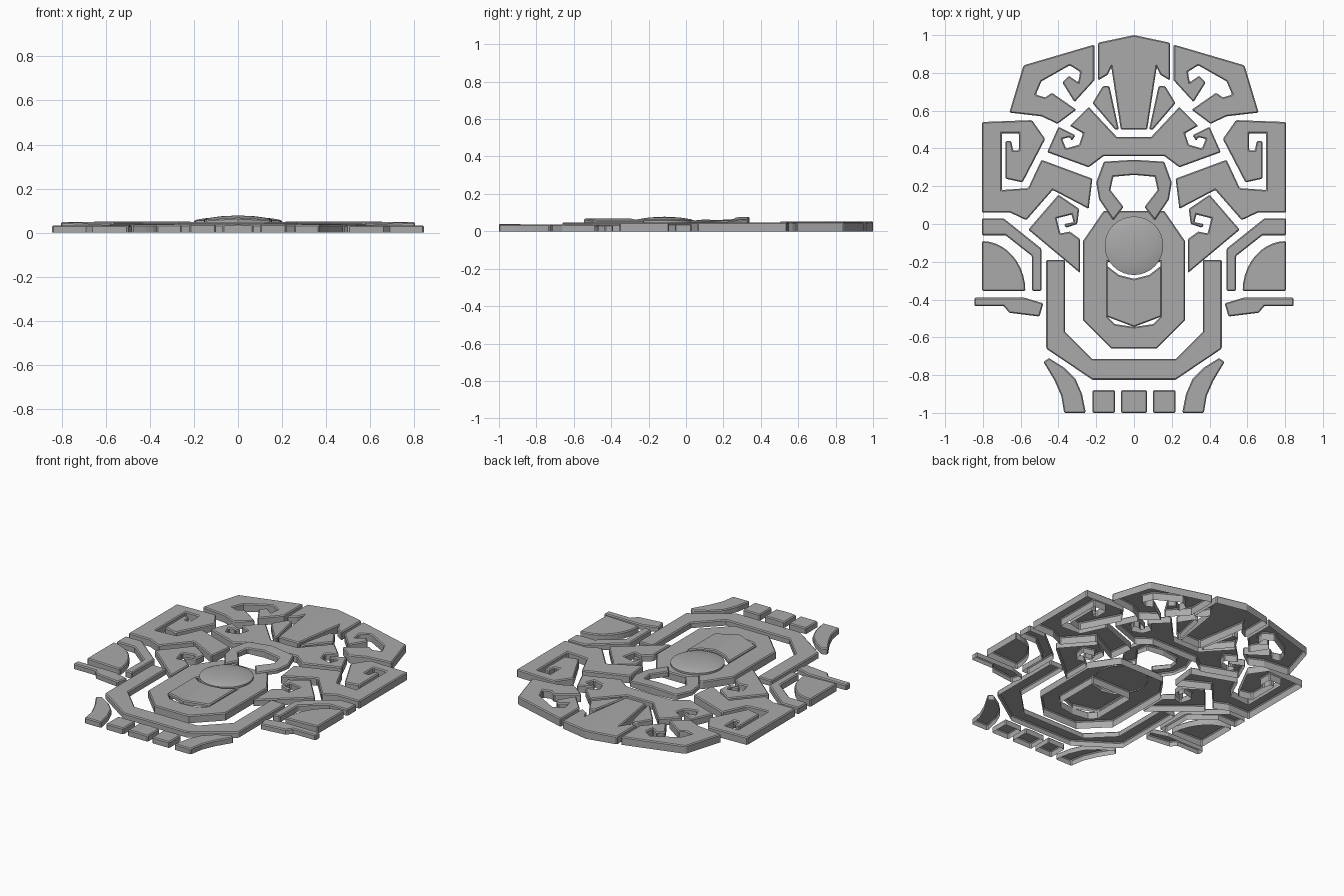
import bpy, bmesh, math

cube = bpy.data.objects.get("Cube")
if cube:
    bpy.data.objects.remove(cube, do_unlink=True)

# Single stone colour
stone = bpy.data.materials.new("stone_grey")
stone.use_nodes = True
colour = (0.4, 0.4, 0.4, 1)
stone.diffuse_color = colour
shader = stone.node_tree.nodes["Principled BSDF"]
shader.inputs["Base Color"].default_value = colour
shader.inputs["Roughness"].default_value = 0.8

UNIT = 0.01  # outlines are written in hundredths
SOFT_EDGE = 0.006


def finish(bm, name):
    mesh = bpy.data.meshes.new(name)
    bm.to_mesh(mesh)
    bm.free()
    mesh.materials.append(stone)
    obj = bpy.data.objects.new(name, mesh)
    bpy.context.scene.collection.objects.link(obj)
    return obj


def plate(name, outline, top=0.045, bottom=0.0, slope_x=0.0, slope_y=0.0):
    """Hollow plate open underneath; the half outline is mirrored across x = 0."""
    pts = [(x * UNIT, y * UNIT) for x, y in outline]
    following = pts[1:] + pts[:1]
    area = sum(a[0] * b[1] - b[0] * a[1] for a, b in zip(pts, following))
    if area < 0:
        pts.reverse()
    bm = bmesh.new()
    upper = [bm.verts.new((x, y, top + slope_x * x + slope_y * y)) for x, y in pts]
    lower = [bm.verts.new((x, y, bottom)) for x, y in pts]
    bm.faces.new(upper)
    for i in range(len(pts)):
        j = (i + 1) % len(pts)
        # leave the mirror seam open
        if pts[i][0] == 0 and pts[j][0] == 0:
            continue
        bm.faces.new((lower[i], lower[j], upper[j], upper[i]))
    obj = finish(bm, name)
    mirror = obj.modifiers.new("mirror", 'MIRROR')
    mirror.use_clip = True
    bevel = obj.modifiers.new("soft_edge", 'BEVEL')
    bevel.width = SOFT_EDGE
    bevel.segments = 1
    bevel.limit_method = 'ANGLE'
    bevel.angle_limit = math.radians(50)
    return obj


def arc(cx, cy, rx, ry, start, end, steps):
    angles = [math.radians(start + (end - start) * i / steps) for i in range(steps + 1)]
    return [(cx + rx * math.cos(a), cy + ry * math.sin(a)) for a in angles]


# Crest: central wedge, small feathers and hooked outer plates
plate("crest_centre", [(0, 100), (19, 96), (19, 76), (14, 79), (12, 83), (7, 50), (0, 50)],
      top=0.053, slope_x=-0.02)
plate("crest_feathers", [(13, 73), (16.5, 73), (22, 64), (10, 50), (8, 50)])
plate("crest_hooks", [
    (21, 95), (58.5, 84), (66, 59), (49, 57), (40.5, 53), (30.5, 60.5),
    (43.5, 69.5), (47, 67), (52, 68.5), (49, 75.5), (34, 84), (28.5, 80.5),
    (29.5, 75), (34.5, 78.5), (38, 75), (31.5, 64.5), (21, 76)], top=0.05)

# Brow band with curled ends
plate("brow_band", [
    (0, 46), (9, 46), (24, 62), (34, 52), (27, 48), (29, 42), (36, 40),
    (38, 45), (34, 46), (33, 44), (31, 47), (40, 51.5), (46, 38),
    (24, 30), (16, 36), (0, 36)])

# Large side plates with an inner hook
plate("side_plates", [
    (80.5, 54), (80.5, 6), (65.5, 6), (57, 2), (43, 18), (24, 8), (22, 24),
    (49, 34), (56, 19), (70, 18), (70, 48), (61, 48), (61, 39), (64, 39),
    (65, 44), (68, 44), (68, 24), (59, 22), (47, 45), (54, 55)], top=0.048)

# Cheek plates with a small curl
plate("cheek_plates", [
    (40, 15.5), (56, -3), (28.5, -26), (28.5, -8), (34, -4), (39, -5),
    (41, 3), (33, 5), (32, 1), (37, 0), (36, -2), (30, 0), (29, 8)], top=0.04)

# Ear group: bent band, quarter fan and lower bar
plate("ear_bands", [
    (80.5, 3), (69, 3), (49, -13), (49, -35.5), (54, -35.5), (54, -17),
    (68, -6), (80.5, -6)], top=0.04)
plate("ear_fans", [(80.5, -35.5)] + arc(80.5, -35.5, 23, 26.5, 90, 180, 10),
      top=0.02, slope_x=0.035)
plate("ear_bars", [
    (84.5, -39), (58, -39), (48, -42), (50, -49), (66, -47), (69, -43.5),
    (84.5, -43.5)], top=0.033)

# Open collar around the body
plate("collar", [
    (46.5, -19), (46.5, -66), (22, -82.5), (0, -82.5), (0, -71.5), (22, -71.5),
    (36.5, -57), (36.5, -19)], top=0.036)

# Body frame with its raised shield and horseshoe loop
plate("body_frame", [
    (0, 7), (16, 7), (27, -9), (27, -51), (12, -66), (0, -66), (0, -54.5),
    (10, -53), (14, -49), (14, -20), (0, -20)], top=0.048)
plate("body_shield", [(0, -29), (8, -27), (14.5, -22), (14.5, -49), (0, -54.5)],
      top=0.068, bottom=0.04, slope_x=-0.06)
plate("head_loop", [
    (0, 34), (16, 33), (20, 22), (18.5, 13), (11, 2), (5.5, 9), (12.5, 18),
    (11, 25), (0, 26)], top=0.064, bottom=0.03, slope_x=-0.08, slope_y=0.04)

# Domed disc on the body
bm = bmesh.new()
profile = [(0, 0.078), (0.08, 0.074), (0.14, 0.065), (0.155, 0.059), (0.155, 0.04)]
ring = [bm.verts.new((r, 0, z)) for r, z in profile]
edges = [bm.edges.new(pair) for pair in zip(ring, ring[1:])]
bmesh.ops.spin(bm, geom=ring + edges, cent=(0, 0, 0), axis=(0, 0, 1),
               angle=math.tau, steps=32)
bmesh.ops.remove_doubles(bm, verts=bm.verts, dist=0.0001)
bmesh.ops.translate(bm, verts=bm.verts, vec=(0, -0.115, 0))
bmesh.ops.recalc_face_normals(bm, faces=bm.faces)
if max(bm.faces, key=lambda f: f.calc_center_median().z).normal.z < 0:
    bmesh.ops.reverse_faces(bm, faces=bm.faces)
disc = finish(bm, "body_disc")
bpy.ops.object.select_all(action='DESELECT')
disc.select_set(True)
bpy.context.view_layer.objects.active = disc
bpy.ops.object.shade_smooth_by_angle(angle=math.radians(35))

# Chin row: curved claws and square teeth
plate("chin_claws", [
    (45, -71), (37, -76), (31, -82), (27.5, -90), (25.5, -100), (37, -100),
    (38.5, -91), (42, -83), (48, -73)], top=0.036)
plate("centre_tooth", [(0, -88), (7, -88), (7, -100), (0, -100)], top=0.04, slope_x=-0.05)
plate("side_teeth", [(10, -88), (22, -88), (22, -100), (10, -100)], top=0.038)
